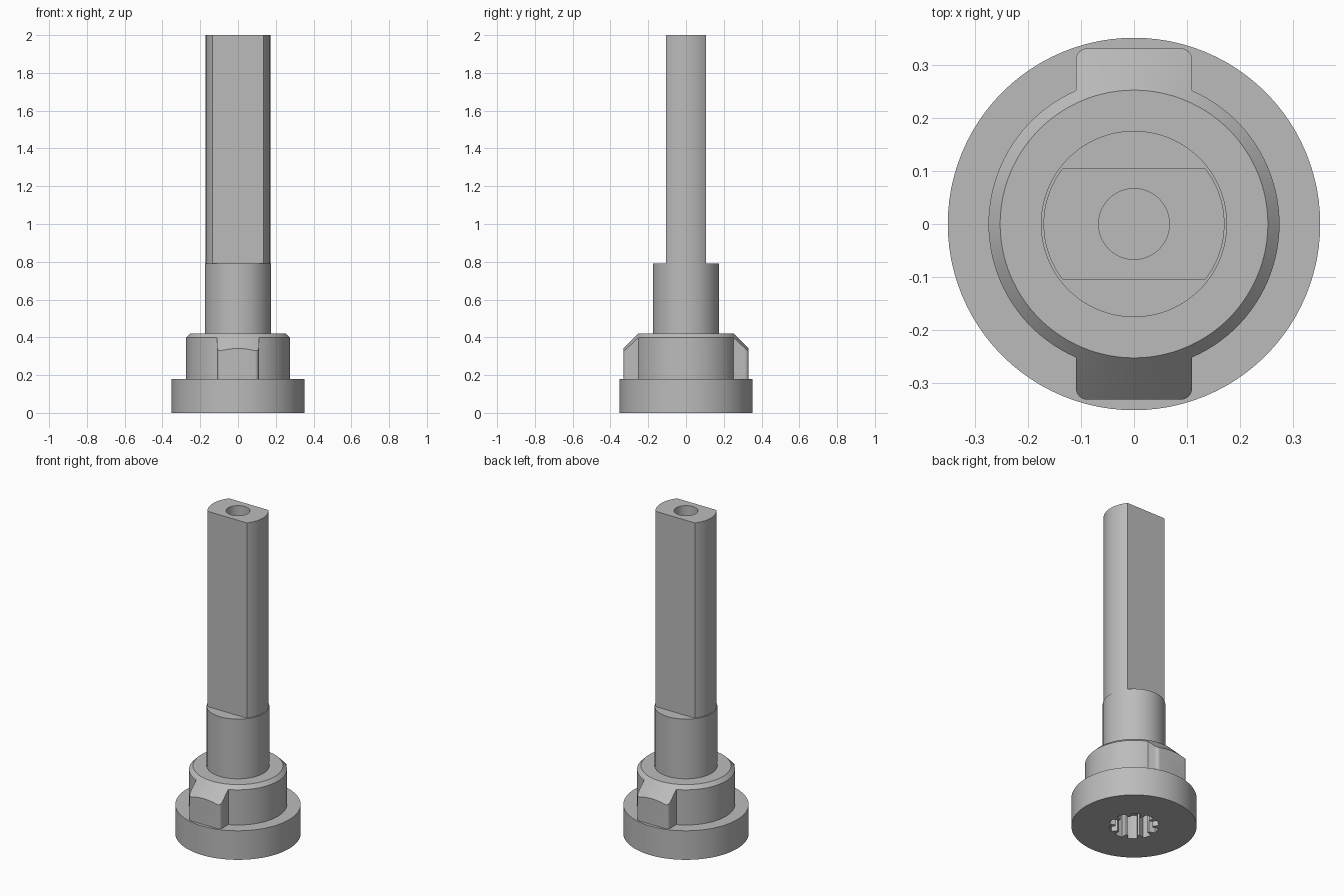
import bpy, bmesh
from math import pi, cos, sin, asin, radians

cube = bpy.data.objects.get("Cube")
if cube:
    bpy.data.objects.remove(cube, do_unlink=True)

steel = bpy.data.materials.new("grey_steel")
steel.use_nodes = True
GREY = (0.5, 0.5, 0.5, 1)
steel.diffuse_color = GREY
steel.node_tree.nodes["Principled BSDF"].inputs["Base Color"].default_value = GREY


def arc(r, a0, a1, n, cx=0, cy=0):
    """Points along a circular arc, ends included."""
    return [(cx + r * cos(a0 + (a1 - a0) * i / n), cy + r * sin(a0 + (a1 - a0) * i / n))
            for i in range(n + 1)]


def prism(name, outline, z0, z1, top_scale=1):
    """Extrude a counter-clockwise outline, optionally tapering it."""
    bm = bmesh.new()
    low = [bm.verts.new((x, y, z0)) for x, y in outline]
    high = [bm.verts.new((x * top_scale, y * top_scale, z1)) for x, y in outline]
    bm.faces.new(low[::-1])
    bm.faces.new(high)
    n = len(low)
    for i in range(n):
        j = (i + 1) % n
        bm.faces.new((low[i], low[j], high[j], high[i]))
    mesh = bpy.data.meshes.new(name)
    bm.to_mesh(mesh)
    bm.free()
    mesh.materials.append(steel)
    obj = bpy.data.objects.new(name, mesh)
    bpy.context.collection.objects.link(obj)
    return obj


def disc(r, n=96):
    return arc(r, 0, 2 * pi, n)[:-1]


def both_sides(half):
    """Add the half outline turned by 180 degrees."""
    return half + [(-x, -y) for x, y in half]


def boolean(obj, tool, operation):
    mod = obj.modifiers.new(operation.title(), "BOOLEAN")
    mod.object = tool
    mod.operation = operation
    mod.solver = "EXACT"
    bpy.context.view_layer.objects.active = obj
    bpy.ops.object.modifier_apply(modifier=mod.name)
    bpy.data.objects.remove(tool, do_unlink=True)


# Base flange with a splined socket underneath
flange = prism("base_flange", disc(0.352), 0, 0.18)
SLOTS, HALF_SLOT, ROOT, TIP = 10, 0.026, 0.14, 0.105
socket = []
for k in range(SLOTS):
    mid = pi / 2 + k * 2 * pi / SLOTS
    wide, narrow = asin(HALF_SLOT / TIP), asin(HALF_SLOT / ROOT)
    socket += arc(ROOT, mid - narrow, mid + narrow, 4)
    socket += arc(TIP, mid + wide, mid + 2 * pi / SLOTS - wide, 3)
boolean(flange, prism("socket_cutter", socket, -0.05, 0.15), "DIFFERENCE")

# Collar with two rounded lugs, topped by a conical chamfer
R, LUG_X, LUG_Y, ROUND = 0.275, 0.11, 0.332, 0.022
a = asin(LUG_X / R)
half = arc(R, a - pi / 2, pi / 2 - a, 40)
half += arc(ROUND, 0, pi / 2, 6, LUG_X - ROUND, LUG_Y - ROUND)
half += arc(ROUND, pi / 2, pi, 6, ROUND - LUG_X, LUG_Y - ROUND)
# start each side of the collar just past the lug so that the outline closes
collar = prism("collar_with_lugs", both_sides(half), 0.18, 0.5)
WIDE, NARROW = 0.513, 0.253
boolean(collar, prism("chamfer_cone", disc(WIDE, 128), 0.16, 0.42, NARROW / WIDE), "INTERSECT")

# Round shank
shank = prism("round_shank", disc(0.176), 0.42, 0.79)

# Flatted shaft with a hole in its end
SHAFT_R, FLAT = 0.171, 0.105
b = asin(FLAT / SHAFT_R)
shaft = prism("flatted_shaft", both_sides(arc(SHAFT_R, -b, b, 24)), 0.79, 2)
boolean(shaft, prism("hole_cutter", disc(0.067, 48), 1.6, 2.1), "DIFFERENCE")

# Smooth curved walls, keep machined edges sharp
for obj in (flange, collar, shank, shaft):
    bpy.ops.object.select_all(action="DESELECT")
    obj.select_set(True)
    bpy.context.view_layer.objects.active = obj
    bpy.ops.object.shade_smooth_by_angle(angle=radians(25))
